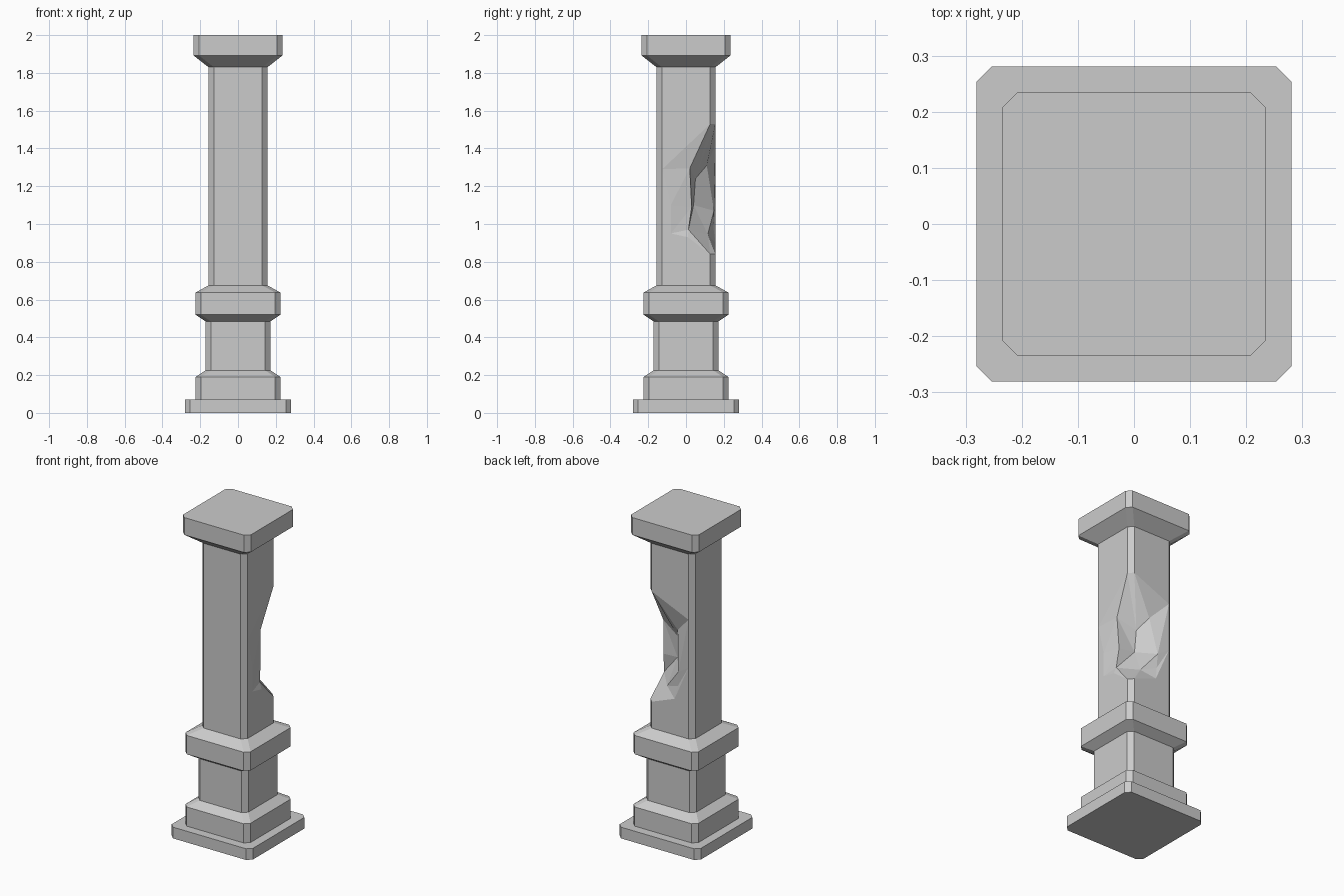
import bpy, bmesh

if "Cube" in bpy.data.objects:
    bpy.data.objects.remove(bpy.data.objects["Cube"])

C = 0.028  # corner chamfer


def ring(h, z):
    # chamfered square, starting at the front end of the +x face
    i = h - C
    return [(x, y, z) for x, y in ((h, -i), (h, i), (i, h), (-i, h),
                                   (-h, i), (-h, -i), (-i, -h), (i, -h))]


def finish(bm, name):
    bmesh.ops.recalc_face_normals(bm, faces=bm.faces[:])
    me = bpy.data.meshes.new(name)
    bm.to_mesh(me)
    bm.free()
    ob = bpy.data.objects.new(name, me)
    bpy.context.collection.objects.link(ob)


def loft(name, profile):
    bm = bmesh.new()
    rings = [[bm.verts.new(p) for p in ring(h, z)] for h, z in profile]
    for a, b in zip(rings, rings[1:]):
        for k in range(8):
            n = (k + 1) % 8
            bm.faces.new((a[k], a[n], b[n], b[k]))
    bm.faces.new(rings[0])
    bm.faces.new(rings[-1])
    finish(bm, name)


# Stepped mouldings
loft("plinth", [(0.281, 0), (0.281, 0.07)])
loft("pedestal", [(0.225, 0.07), (0.225, 0.19), (0.172, 0.225), (0.172, 0.485),
                  (0.225, 0.52), (0.225, 0.637), (0.156, 0.675)])
loft("capital", [(0.156, 1.83), (0.235, 1.892), (0.235, 2.0)])

# Shaft with a broken corner
H, Z0, Z1 = 0.156, 0.675, 1.83
I = H - C
bm = bmesh.new()
lo = [bm.verts.new(p) for p in ring(H, Z0)]
hi = [bm.verts.new(p) for p in ring(H, Z1)]
points = {
    # rim on the right face, then on the back face
    "T1": (H, I, 1.53), "A": (H, -0.126, 1.29), "B": (H, -0.08, 1.1),
    "C": (H, -0.08, 0.95), "E": (H, 0.01, 0.93), "D1": (H, I, 0.84),
    "T2": (I, H, 1.53), "R1": (-0.126, H, 1.42), "R2": (-0.126, H, 1.12),
    "R3": (-0.03, H, 0.9), "D2": (I, H, 0.84),
    # inner break
    "J": (0.142, 0.02, 1.295), "K": (0.025, 0.05, 1.24), "G": (-0.02, 0.11, 1.31),
    "L": (0.135, 0.03, 1.09), "M": (0.142, 0.013, 0.97), "P": (0.03, 0.04, 1.1),
    "N": (0.05, 0.115, 0.945), "Hh": (-0.05, 0.148, 1.07), "Ii": (-0.045, 0.145, 0.98),
}
V = {k: bm.verts.new(p) for k, p in points.items()}


def face(names):
    return [V[n] for n in names.split()]


for k in range(8):
    n = (k + 1) % 8
    if k == 0:
        loop = [lo[0], lo[1]] + face("D1 E C B A T1") + [hi[1], hi[0]]
        bm.faces.new(loop)
    elif k == 1:
        bm.faces.new([lo[1], lo[2]] + face("D2 D1"))
        bm.faces.new(face("T1 T2") + [hi[2], hi[1]])
    elif k == 2:
        bm.faces.new([lo[2], lo[3], hi[3], hi[2]] + face("T2 R1 R2 R3 D2"))
    else:
        bm.faces.new((lo[k], lo[n], hi[n], hi[k]))
bm.faces.new(lo)
bm.faces.new(hi)
for f in ("T1 A J", "A B J", "B L J", "B C L", "C M L", "C E M", "E D1 M",
          "D1 N M", "D1 D2 N", "T1 J K", "T1 K T2", "T2 K G",
          "T2 G R1", "R1 G Hh", "R1 Hh R2", "R2 Hh Ii", "R2 Ii R3", "R3 Ii N", "R3 N D2",
          "J L P", "J P K", "L M P", "M N P", "K Hh G", "K P Hh", "P N Hh", "N Ii Hh"):
    bm.faces.new(face(f))
finish(bm, "broken_shaft")
